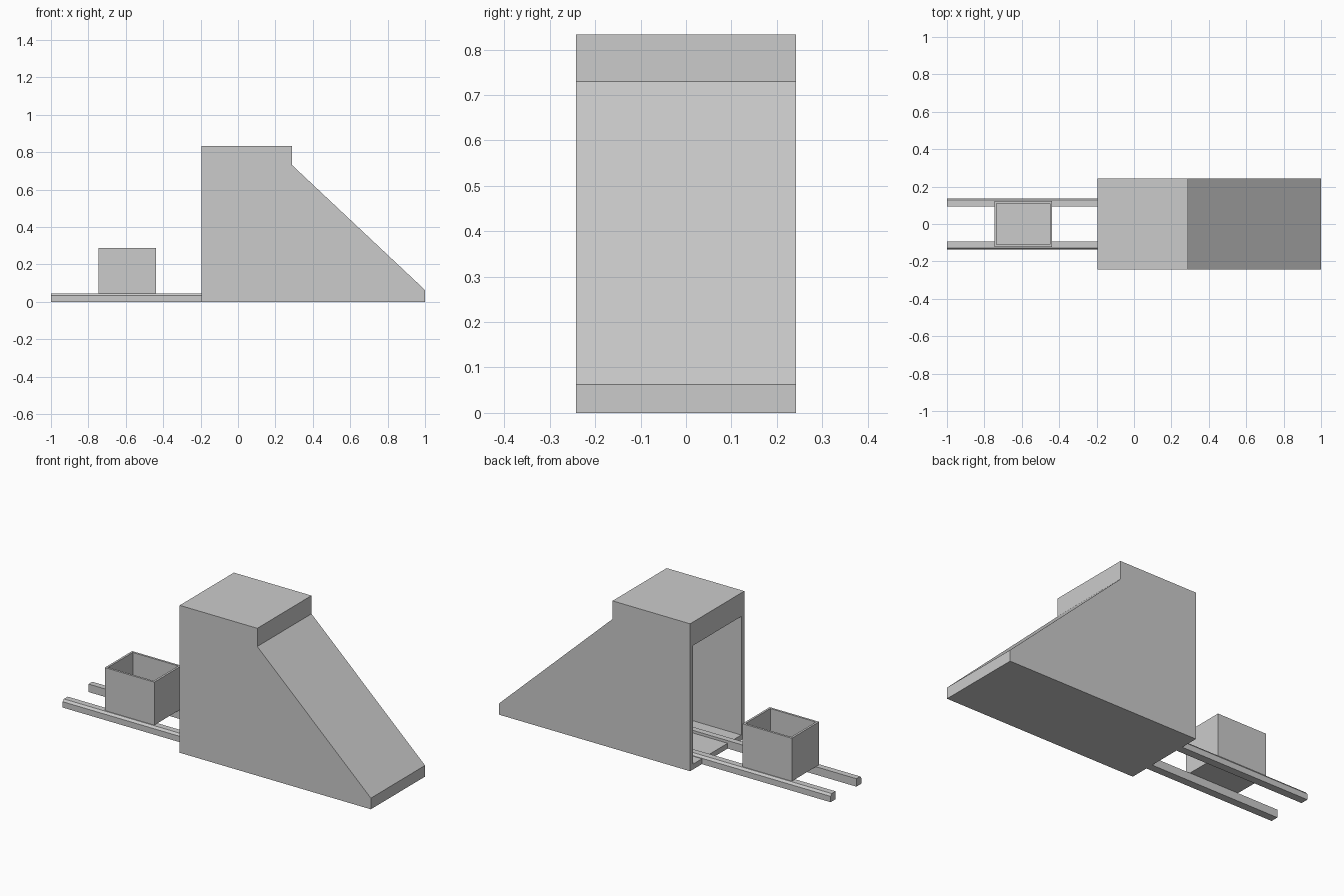
import bpy
import bmesh

if "Cube" in bpy.data.objects:
    bpy.data.objects.remove(bpy.data.objects["Cube"])


def prism(name, profile, a, b, axis):
    """Extrude a 2D profile: along 'y' (profile in x,z) or along 'x' (profile in y,z)."""
    bm = bmesh.new()

    def point(p, t):
        return (p[0], t, p[1]) if axis == 'y' else (t, p[0], p[1])

    face = bm.faces.new([bm.verts.new(point(p, a)) for p in profile])
    ext = bmesh.ops.extrude_face_region(bm, geom=[face])
    shift = (0, b - a, 0) if axis == 'y' else (b - a, 0, 0)
    verts = [g for g in ext['geom'] if isinstance(g, bmesh.types.BMVert)]
    bmesh.ops.translate(bm, verts=verts, vec=shift)
    bmesh.ops.recalc_face_normals(bm, faces=bm.faces)
    mesh = bpy.data.meshes.new(name)
    bm.to_mesh(mesh)
    bm.free()
    obj = bpy.data.objects.new(name, mesh)
    bpy.context.collection.objects.link(obj)
    return obj


def rect(x0, x1, z0, z1):
    return [(x0, z0), (x1, z0), (x1, z1), (x0, z1)]


def hollow(obj, cutter):
    """Cut the helper shape out of the object."""
    mod = obj.modifiers.new("hollow", 'BOOLEAN')
    mod.operation = 'DIFFERENCE'
    mod.solver = 'EXACT'
    mod.object = cutter
    cutter.hide_render = True
    cutter.hide_set(True)


# Sloping tunnel housing, open at the rail end
housing = prism("tunnel_housing",
                [(-0.195, 0), (1, 0), (1, 0.063), (0.29, 0.73), (0.29, 0.833), (-0.195, 0.833)],
                -0.242, 0.242, 'y')
housing_cutter = prism("housing_cutter",
                       [(-0.3, 0.03), (0.972, 0.03), (0.972, 0.047), (0.278, 0.70), (-0.3, 0.70)],
                       -0.215, 0.215, 'y')
hollow(housing, housing_cutter)

# Two rails with a chamfered outer edge, running into the tunnel
rail_profile = [(0.093, 0), (0.137, 0), (0.137, 0.033), (0.127, 0.045), (0.093, 0.045)]
for side, label in ((-1, "front"), (1, "back")):
    prism(label + "_rail", [(side * y, z) for y, z in rail_profile], -1, 0.94, 'x')

# Open-topped cart
cart = prism("cart", rect(-0.747, -0.438, 0.045, 0.288), -0.122, 0.122, 'y')
cart_cutter = prism("cart_cutter", rect(-0.735, -0.45, 0.058, 0.4), -0.11, 0.11, 'y')
hollow(cart, cart_cutter)
